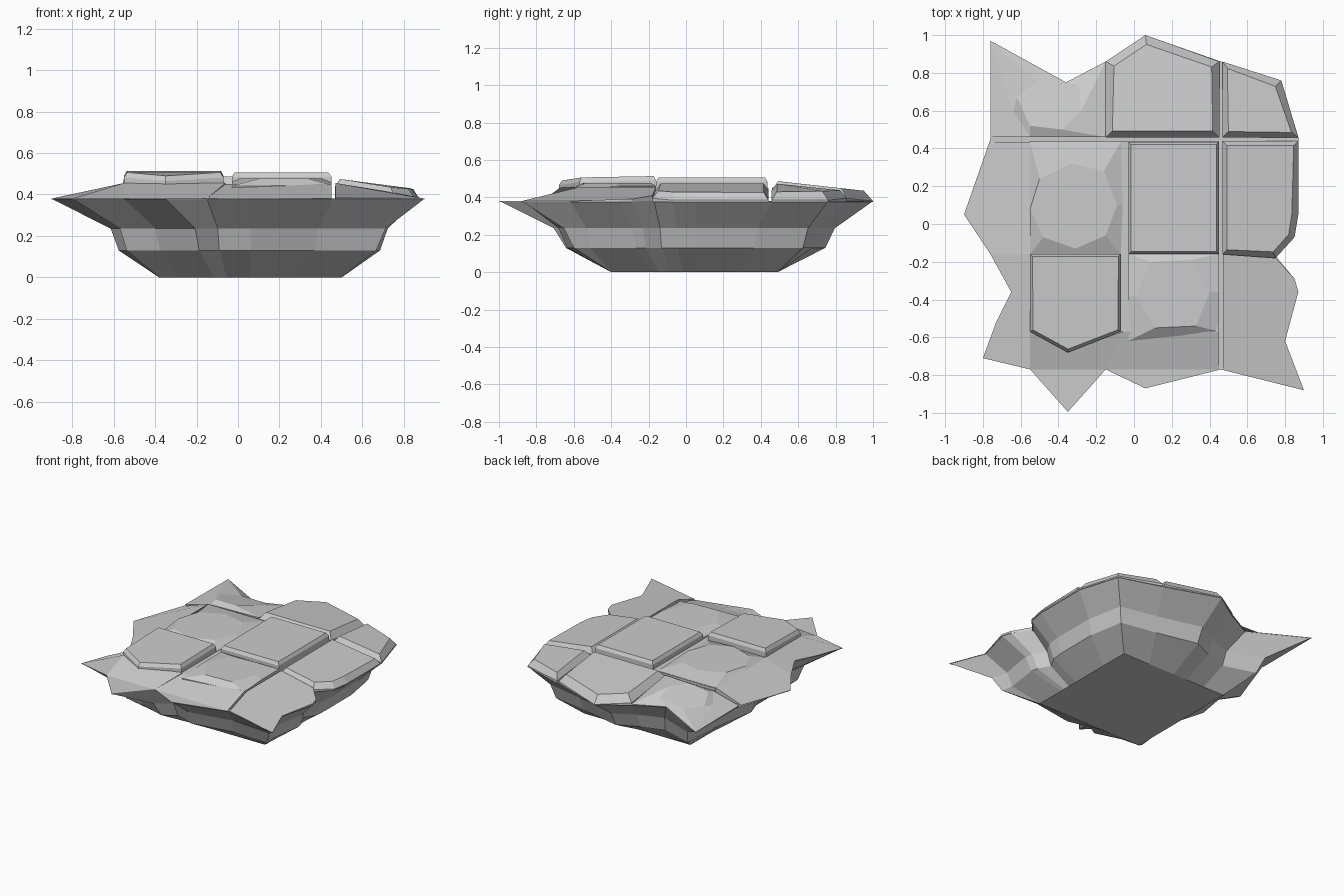
import bpy, bmesh
from mathutils import Vector

RIM = 0.38


def finish(name, bm):
    bmesh.ops.recalc_face_normals(bm, faces=bm.faces[:])
    me = bpy.data.meshes.new(name)
    bm.to_mesh(me)
    bm.free()
    ob = bpy.data.objects.new(name, me)
    bpy.context.collection.objects.link(ob)
    return ob


# Slab: sloped top face, skirt down to a floor, optional raised top
# (either an even inset, or a chosen inner outline)
def slab(name, pts, floor=RIM, inset=0.0, rise=0.0, inner=None):
    bm = bmesh.new()
    n = len(pts)
    rows = [[bm.verts.new((p[0], p[1], floor - .004)) for p in pts],
            [bm.verts.new(p) for p in pts]]
    if inner:
        rows.append([bm.verts.new(p) for p in inner])
    for a, b in zip(rows, rows[1:]):
        for i in range(n):
            j = (i + 1) % n
            bm.faces.new((a[i], a[j], b[j], b[i]))
    bm.faces.new(rows[0][::-1])
    face = bm.faces.new(rows[-1])
    bm.normal_update()
    if inset:
        bmesh.ops.inset_individual(bm, faces=[face], thickness=inset)
        for v in face.verts:
            v.co.z += rise
    return finish(name, bm)


def flat(pts, z):
    return [(x, y, z) for x, y in pts]


# Jagged rim outline, counterclockwise
rim = [(-.76, .97), (-.76, .45), (-.90, .05), (-.76, -.16), (-.65, -.36),
       (-.73, -.52), (-.80, -.71), (-.55, -.77), (-.35, -.995), (-.15, -.77),
       (.06, -.87), (.46, -.77), (.90, -.88), (.80, -.62), (.87, -.36),
       (.85, -.29), (.75, -.17), (.85, -.07), (.87, .05), (.87, .46),
       (.78, .76), (.46, .86), (.06, 1.0), (-.15, .86), (-.36, .75)]


# Project a rim point onto the square foot, snapping to its corners
def foot_point(p):
    c, h = Vector((.06, .045)), (.44, .445)
    d = p - c
    d /= max(abs(d.x) / h[0], abs(d.y) / h[1])
    corner = Vector((h[0] if d.x > 0 else -h[0], h[1] if d.y > 0 else -h[1]))
    return c + (corner if (d - corner).length < .09 else d)


# Rock underside: rim shrinking through two ledges to a square foot
bm = bmesh.new()
rings = []
for z, t, cap in ((0, 0, 1), (.13, .5, .26), (.235, .6, .33), (RIM, 1, 9)):
    ring = []
    for x, y in rim:
        foot = foot_point(Vector((x, y)))
        d = Vector((x, y)) - foot
        d *= min(t, cap / d.length)
        if d.x < 0 and z < RIM:
            d.x *= .75
        ring.append(bm.verts.new((foot.x + d.x, foot.y + d.y, z)))
    rings.append(ring)
n = len(rim)
for a, b in zip(rings, rings[1:]):
    for i in range(n):
        j = (i + 1) % n
        bm.faces.new((a[i], a[j], b[j], b[i]))
bm.faces.new(rings[0][::-1])
bm.faces.new(rings[-1])
finish("rock_underside", bm)

# Bed under the middle stones
slab("stone_bed", flat([(-.55, -.57), (.45, -.57), (.45, .44), (-.55, .44)], .45))

# Broken stones sloping out to the rim
slab("left_shelf", [(-.76, .435, .38), (-.90, .05, .38), (-.76, -.16, .38),
                    (-.55, -.16, .455), (-.55, .435, .455)])
slab("front_left_shelf", [(-.76, -.16, .38), (-.65, -.36, .38), (-.73, -.52, .38),
                          (-.80, -.71, .38), (-.55, -.77, .38),
                          (-.55, -.57, .455), (-.55, -.16, .455)])
slab("front_point", [(-.55, -.57, .455), (-.55, -.77, .38), (-.35, -.995, .38),
                     (-.15, -.77, .38), (-.06, -.57, .455), (-.35, -.67, .455)])
slab("front_shelf", [(-.06, -.57, .45), (-.15, -.77, .38), (.06, -.87, .38),
                     (.45, -.77, .38), (.45, -.57, .45)])
slab("front_right_shelf", [(.47, -.77, .385), (.90, -.88, .38), (.80, -.62, .38),
                           (.87, -.36, .39), (.85, -.29, .39), (.75, -.18, .41),
                           (.47, -.16, .455), (.47, -.57, .455)])
slab("back_left_corner", [(-.76, .97, .38), (-.76, .46, .385), (-.55, .46, .44),
                          (-.64, .6, .41)])

# Worn, chipped stones
slab("worn_back_stone", [(-.55, .46, .44), (-.15, .46, .45), (-.15, .86, .385),
                         (-.36, .75, .38), (-.76, .97, .38), (-.64, .6, .41)],
     inner=[(-.55, .52, .455), (-.38, .50, .465), (-.28, .60, .455),
            (-.29, .73, .42), (-.51, .76, .405), (-.62, .67, .42)])
slab("worn_left_stone", flat([(-.55, .435), (-.33, .437), (-.07, .435), (-.06, .1),
                              (-.07, -.16), (-.31, -.16), (-.55, -.16), (-.556, .08)], .452),
     inner=flat([(-.50, .24), (-.33, .32), (-.16, .28), (-.09, .1),
                 (-.15, -.06), (-.31, -.13), (-.48, -.07), (-.55, .08)], .48))
slab("worn_front_stone", [(-.03, -.16, .46), (-.03, -.38, .46), (-.03, -.62, .44),
                          (.45, -.57, .445), (.45, -.36, .46), (.45, -.16, .46)],
     inner=flat([(.09, -.20), (.01, -.38), (.11, -.55),
                 (.33, -.54), (.40, -.36), (.30, -.19)], .478))

# Raised paving stones with bevelled edges
slab("front_left_stone", [(-.55, -.16, .49), (-.55, -.57, .482), (-.35, -.68, .465),
                          (-.07, -.57, .482), (-.07, -.16, .49)], .43, .018, .024)
slab("centre_stone", flat([(-.03, -.16), (.45, -.16), (.45, .435), (-.03, .435)], .485),
     .44, .02, .022)
slab("back_stone", [(-.15, .458, .44), (.452, .458, .44), (.452, .86, .395),
                    (.06, 1.0, .38), (-.15, .86, .395)], RIM, .05, .05)
slab("back_right_stone", [(.468, .458, .435), (.87, .458, .385), (.78, .76, .385),
                          (.468, .86, .395)], RIM, .045, .043)
slab("right_stone", [(.468, -.16, .44), (.75, -.18, .395), (.85, -.07, .385),
                     (.87, .05, .385), (.87, .44, .385), (.468, .44, .44)],
     RIM, .035, .038)
